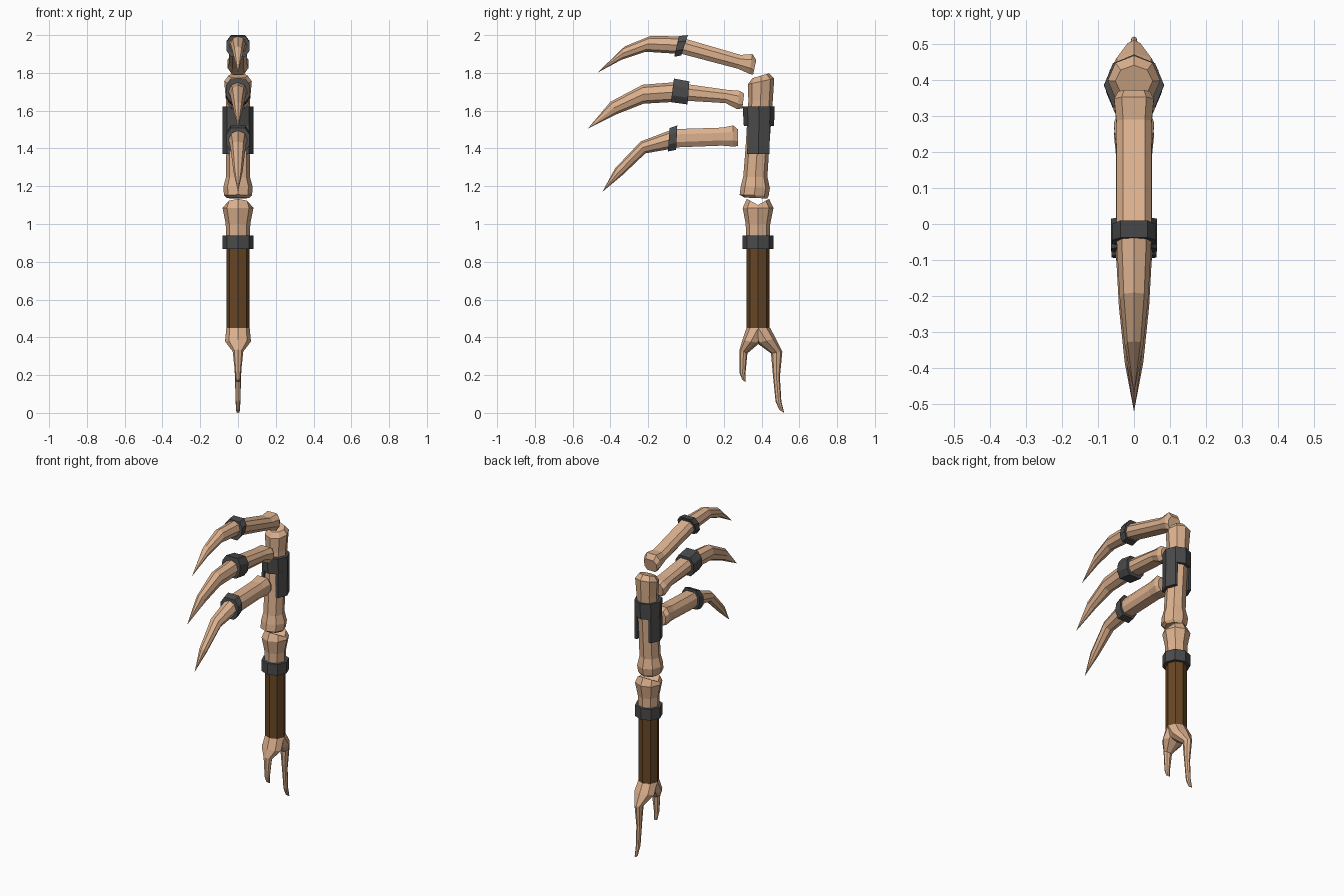
import bpy, bmesh, math
from mathutils import Vector


def material(name, rgb):
    m = bpy.data.materials.new(name)
    m.diffuse_color = (*rgb, 1)
    return m


BONE = material("bone", (0.72, 0.44, 0.27))
IRON = material("dark_iron", (0.07, 0.07, 0.072))
GRIP = material("brown_leather", (0.14, 0.062, 0.018))

# Cross-section profiles: (sideways, depth), both -1..1
R = math.sqrt(0.5)
OCT = [(math.sin(i * math.pi / 4), math.cos(i * math.pi / 4)) for i in range(8)]
FLAT = [(0.62, 1), (1, 0.42), (1, -0.42), (0.62, -1),
        (-0.62, -1), (-1, -0.42), (-1, 0.42), (-0.62, 1)]
PLATE = [(0.5, R), (R, R), (1, 0), (R, -R), (0.5, -R)]


def loft(bm, sections, profile, saddle=0.0):
    """Skin sections (y1, z1, y2, z2, half_width); half_width 0 makes a tip."""
    rings = []
    for y1, z1, y2, z2, w in sections:
        a, b = Vector((0, y1, z1)), Vector((0, y2, z2))
        c, v = (a + b) / 2, (a - b) / 2
        if w == 0:
            rings.append([bm.verts.new(c)])
        else:
            rings.append([bm.verts.new(c + v * q + Vector((p * w, 0, 0)))
                          for p, q in profile])
    n = len(profile)
    for r, s in zip(rings, rings[1:]):
        for i in range(n):
            j = (i + 1) % n
            if len(s) == 1:
                bm.faces.new((r[i], r[j], s[0]))
            else:
                bm.faces.new((r[i], r[j], s[j], s[i]))
    bm.faces.new(rings[0])
    last = rings[-1]
    if saddle:
        # dished joint end: the sides dip and the cap fans to a low centre
        centre = sum((v.co for v in last), Vector()) / n
        for v, (p, q) in zip(last, profile):
            v.co.z -= saddle * (1 - abs(q))
        c = bm.verts.new(centre - Vector((0, 0, saddle)))
        for i in range(n):
            bm.faces.new((last[i], last[(i + 1) % n], c))
    elif len(last) > 1:
        bm.faces.new(last)


def finish(bm, name, mat):
    bmesh.ops.recalc_face_normals(bm, faces=bm.faces[:])
    me = bpy.data.meshes.new(name)
    bm.to_mesh(me)
    bm.free()
    me.materials.append(mat)
    ob = bpy.data.objects.new(name, me)
    bpy.context.collection.objects.link(ob)
    return ob


def part(name, mat, sections, profile=OCT, saddle=0.0):
    bm = bmesh.new()
    loft(bm, sections, profile, saddle)
    return finish(bm, name, mat)


def level(z, y1, y2, w):
    return (y1, z, y2, z, w)


# Forked bone pommel: two prongs sharing a crotch
bm = bmesh.new()
top = level(0.45, 0.32, 0.445, 0.062)
loft(bm, [top, (0.298, 0.385, 0.39, 0.37, 0.068), (0.284, 0.335, 0.325, 0.315, 0.028),
          (0.284, 0.21, 0.315, 0.21, 0.016), (0.298, 0.175, 0.316, 0.162, 0.012)], OCT)
loft(bm, [top, (0.375, 0.37, 0.475, 0.395, 0.068), (0.45, 0.315, 0.51, 0.325, 0.025),
          (0.46, 0.20, 0.497, 0.19, 0.016), (0.474, 0.06, 0.505, 0.06, 0.013),
          (0.495, 0.015, 0.52, 0.0, 0.009)], OCT)
finish(bm, "forked_pommel", BONE)

# Handle
part("grip", GRIP, [level(0.445, 0.32, 0.443, 0.062), level(0.88, 0.32, 0.443, 0.062)])
part("grip_collar", IRON, [level(0.868, 0.30, 0.462, 0.082), level(0.94, 0.30, 0.462, 0.082)])

# Lower knuckle bone with dished top
part("lower_knuckle", BONE,
     [level(0.92, 0.318, 0.445, 0.064), level(1.0, 0.316, 0.446, 0.065),
      level(1.085, 0.30, 0.463, 0.082), level(1.133, 0.322, 0.44, 0.068)], saddle=0.032)

# Upper shaft bone
part("upper_shaft", BONE,
     [(0.31, 1.14, 0.43, 1.135, 0.06), (0.284, 1.155, 0.438, 1.15, 0.074),
      (0.29, 1.20, 0.444, 1.19, 0.078), (0.303, 1.25, 0.431, 1.25, 0.063),
      (0.315, 1.40, 0.44, 1.40, 0.062), (0.33, 1.65, 0.46, 1.66, 0.064),
      (0.328, 1.74, 0.467, 1.77, 0.073), (0.352, 1.772, 0.44, 1.798, 0.052)])

# Iron band on the shaft with a plate down each side
bm = bmesh.new()
loft(bm, [level(1.52, 0.306, 0.466, 0.083), level(1.622, 0.30, 0.47, 0.083)], OCT)
for side in (1, -1):
    loft(bm, [level(1.37, 0.299, 0.467, 0.083), level(1.53, 0.303, 0.469, 0.083)],
         [(side * p, q) for p, q in PLATE])
finish(bm, "shaft_band", IRON)

# Three fingers: bone, iron ring and curved claw, each as upper/lower outline points
FINGERS = {
    "top": dict(
        bone=[(0.372, 1.868, 0.355, 1.79, 0.044), (0.352, 1.90, 0.335, 1.795, 0.055),
              (0.29, 1.895, 0.275, 1.822, 0.049), (-0.02, 1.985, -0.04, 1.905, 0.048)],
        ring=[(0.01, 2.0, -0.025, 1.893, 0.061), (-0.038, 1.995, -0.062, 1.885, 0.061)],
        claw=[(0.0, 1.993, -0.03, 1.90, 0.05), (-0.19, 1.995, -0.215, 1.912, 0.04),
              (-0.325, 1.94, -0.345, 1.868, 0.026), (-0.47, 1.80, -0.47, 1.80, 0)]),
    "middle": dict(
        bone=[(0.308, 1.69, 0.298, 1.612, 0.046), (0.285, 1.705, 0.27, 1.608, 0.056),
              (0.22, 1.71, 0.21, 1.64, 0.05), (-0.03, 1.745, -0.04, 1.655, 0.049)],
        ring=[(0.018, 1.755, 0.008, 1.633, 0.064), (-0.064, 1.77, -0.08, 1.645, 0.064)],
        claw=[(-0.04, 1.752, -0.05, 1.647, 0.052), (-0.23, 1.737, -0.225, 1.637, 0.042),
              (-0.40, 1.647, -0.365, 1.582, 0.026), (-0.52, 1.505, -0.52, 1.505, 0)]),
    "bottom": dict(
        bone=[(0.276, 1.50, 0.276, 1.413, 0.046), (0.25, 1.522, 0.25, 1.41, 0.056),
              (0.19, 1.51, 0.19, 1.415, 0.05), (-0.07, 1.502, -0.07, 1.405, 0.049)],
        ring=[(-0.046, 1.522, -0.052, 1.393, 0.062), (-0.086, 1.508, -0.096, 1.384, 0.062)],
        claw=[(-0.06, 1.505, -0.065, 1.40, 0.052), (-0.24, 1.437, -0.215, 1.374, 0.04),
              (-0.375, 1.295, -0.335, 1.26, 0.024), (-0.443, 1.17, -0.443, 1.17, 0)]),
}
for name, f in FINGERS.items():
    part(name + "_finger_bone", BONE, f["bone"], FLAT)
    part(name + "_finger_ring", IRON, f["ring"], FLAT)
    part(name + "_claw", BONE, f["claw"], OCT)
